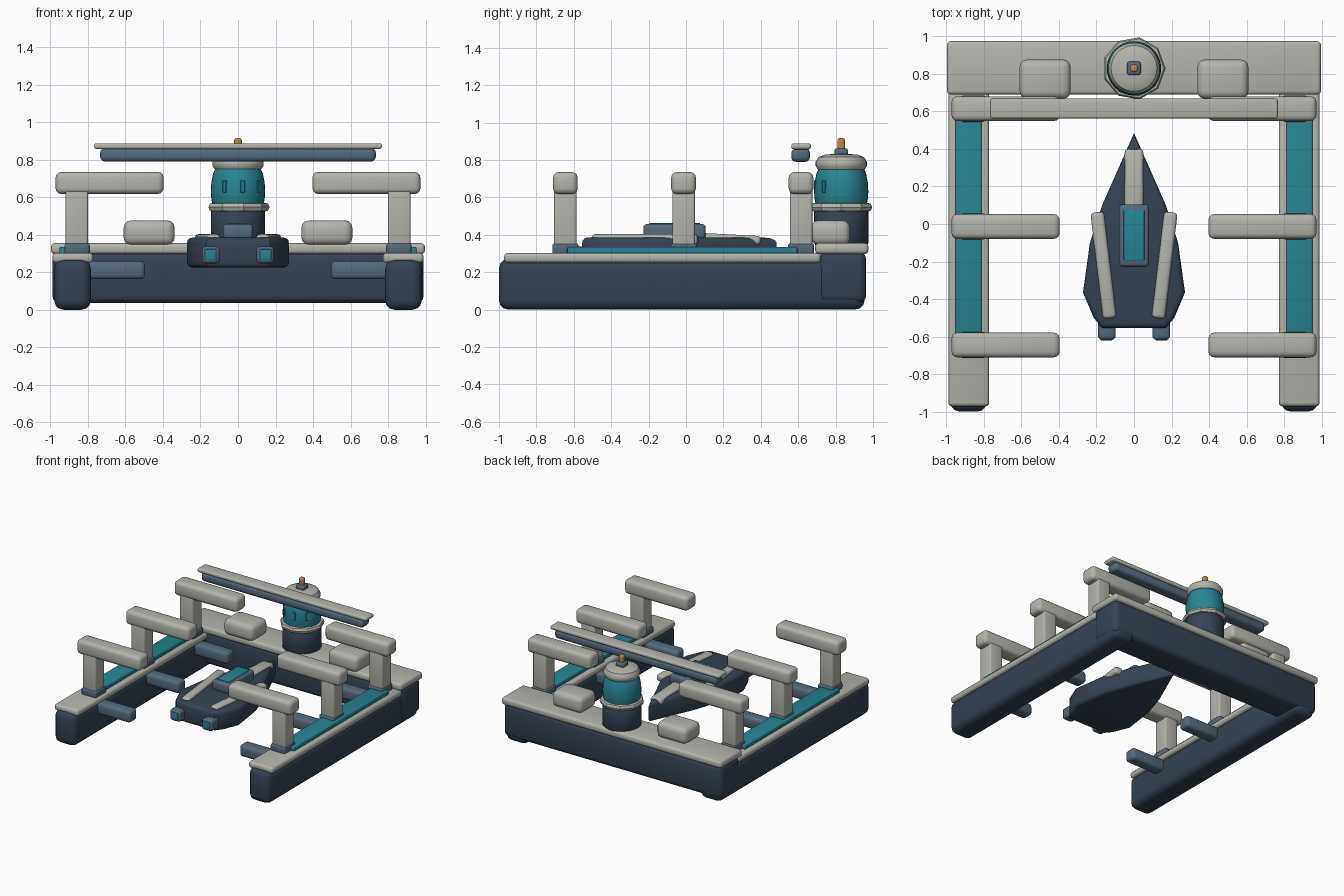
import bpy, bmesh, math
from mathutils import Matrix

if "Cube" in bpy.data.objects:
    bpy.data.objects.remove(bpy.data.objects["Cube"])

COLORS = {"light": (.46, .46, .42), "navy": (.035, .055, .085), "slate": (.09, .145, .2),
          "teal": (.02, .23, .29), "orange": (.5, .24, .05)}
MATS = {}
for key, c in COLORS.items():
    MATS[key] = bpy.data.materials.new(key)
    MATS[key].diffuse_color = (*c, 1)


def finish(name, bm, mat):
    bmesh.ops.recalc_face_normals(bm, faces=bm.faces)
    me = bpy.data.meshes.new(name)
    bm.to_mesh(me)
    bm.free()
    ob = bpy.data.objects.new(name, me)
    bpy.context.collection.objects.link(ob)
    me.materials.append(MATS[mat])
    bpy.ops.object.select_all(action='DESELECT')
    ob.select_set(True)
    bpy.context.view_layer.objects.active = ob
    bpy.ops.object.shade_smooth_by_angle(angle=math.radians(35))
    return ob


def box(name, x, y, z, mat, bevel=.02, rot=None, seg=3):
    """Rounded box from (min, max) ranges, optionally rotated about its centre."""
    bm = bmesh.new()
    size = [b - a for a, b in (x, y, z)]
    mid = [(a + b) / 2 for a, b in (x, y, z)]
    bmesh.ops.create_cube(bm, size=1)
    bmesh.ops.scale(bm, vec=size, verts=bm.verts)
    if bevel:
        bmesh.ops.bevel(bm, geom=bm.edges[:], offset=bevel, segments=seg,
                        profile=.5, affect='EDGES')
    if rot:
        bmesh.ops.transform(bm, matrix=rot, verts=bm.verts)
    bmesh.ops.translate(bm, vec=mid, verts=bm.verts)
    return finish(name, bm, mat)


def lathe(name, profile, mat, center, n=32):
    """Closed solid of revolution from (radius, z) points."""
    bm = bmesh.new()
    rings = [[bm.verts.new((center[0] + r * math.cos(2 * math.pi * i / n),
                            center[1] + r * math.sin(2 * math.pi * i / n), z))
              for i in range(n)] for r, z in profile]
    for a, b in zip(rings, rings[1:]):
        for i in range(n):
            j = (i + 1) % n
            bm.faces.new((a[i], a[j], b[j], b[i]))
    bm.faces.new(rings[0])
    bm.faces.new(rings[-1])
    return finish(name, bm, mat)


def span(s, a, b):
    return tuple(sorted((s * a, s * b)))


# Dock base: rear pontoon and its deck
box("rear_pontoon", (-.99, .99), (.71, .963), (.035, .31), "navy", .04)
box("rear_deck", (-.997, .997), (.69, .975), (.297, .355), "light", .02)

# Mirrored side pontoons with decks, walkways, docking arms and fenders
for s, side in ((-1, "left"), (1, "right")):
    box(side + "_pontoon", span(s, .785, .98), (-1, .955), (0, .27), "navy", .05)
    box(side + "_deck", span(s, .772, .99), (-.972, .72), (.25, .303), "light", .02)
    box(side + "_walkway", span(s, .813, .952), (-.635, .595), (.295, .335), "teal", .008)
    for i, y in enumerate((-.645, -.013, .615)):
        tag = f"{side}_{i + 1}"
        box("arm_foot_" + tag, span(s, .79, .925), (y - .07, y + .07), (.295, .355), "slate", .015)
        box("arm_post_" + tag, span(s, .80, .92), (y - .06, y + .06), (.33, .66), "light", .012)
        box("arm_" + tag, span(s, .397, .973), (y - .066, y + .066), (.618, .735), "light", .03)
        box("fender_" + tag, span(s, .495, .84), (y - .05, y + .05), (.163, .26), "slate", .025)
    box(side + "_locker", span(s, .338, .61), (.668, .877), (.345, .477), "light", .04)

# Control tower
T = (0, .83)
lathe("tower_base", [(.135, .34), (.145, .355), (.145, .53), (.135, .545)], "navy", T)
lathe("tower_ring", [(.14, .523), (.16, .528), (.168, .547), (.16, .566), (.14, .571)], "light", T, 9)
lathe("tower_cabin", [(.135, .555), (.142, .59), (.145, .63), (.142, .68), (.132, .73),
                      (.115, .765)], "teal", T)
lathe("tower_cap", [(.1, .745), (.125, .75), (.137, .768), (.137, .79), (.122, .815),
                    (.09, .828), (.04, .832)], "light", T)
box("beacon_mount", (-.036, .036), (T[1] - .036, T[1] + .036), (.82, .862), "slate", .012)
box("beacon", (-.02, .02), (T[1] - .02, T[1] + .02), (.85, .917), "orange", .012)
for i, deg in enumerate((-120, -80, -40)):
    a = math.radians(deg)
    cx, cy = .141 * math.cos(a), T[1] + .141 * math.sin(a)
    box(f"tower_window_{i + 1}", (cx - .006, cx + .006), (cy - .012, cy + .012),
        (.625, .69), "teal", .003, Matrix.Rotation(a, 4, 'Z'), 1)

# Overhead beam
box("overhead_beam", (-.735, .735), (.563, .663), (.79, .862), "slate", .025)
box("overhead_plate", (-.767, .767), (.563, .668), (.857, .888), "light", .012)

# Moored craft: hull from an outline
half = [(.17, -.555), (.215, -.5), (.272, -.365), (.235, -.1), (.17, .1)]
outline = half + [(0, .485)] + [(-x, y) for x, y in reversed(half)]
bm = bmesh.new()
face = bm.faces.new([bm.verts.new((x, y, .225)) for x, y in outline])
ext = bmesh.ops.extrude_face_region(bm, geom=[face])
bmesh.ops.translate(bm, vec=(0, 0, .16),
                    verts=[v for v in ext["geom"] if isinstance(v, bmesh.types.BMVert)])
bmesh.ops.recalc_face_normals(bm, faces=bm.faces)
rims = [e for e in bm.edges if abs(e.verts[0].co.z - e.verts[1].co.z) < .01]
bmesh.ops.bevel(bm, geom=rims, offset=.028, segments=3, profile=.5, affect='EDGES')
finish("craft_hull", bm, "navy")

# Craft fittings
box("craft_spine", (-.05, .05), (.06, .40), (.35, .402), "light", .02,
    Matrix.Rotation(math.radians(-3), 4, 'X'))
box("craft_cockpit", (-.08, .08), (-.228, .105), (.375, .458), "slate", .02)
box("craft_canopy", (-.055, .055), (-.195, .075), (.44, .463), "teal", .004)
for s, side in ((-1, "left"), (1, "right")):
    cx = s * .163
    box("craft_rail_" + side, (cx - .036, cx + .036), (-.505, .065), (.345, .403), "light", .02,
        Matrix.Rotation(math.radians(-s * 6.8), 4, 'Z'))
    box("thruster_" + side, span(s, .098, .192), (-.617, -.50), (.248, .338), "slate", .02)
    box("thruster_glow_" + side, span(s, .115, .178), (-.621, -.60), (.265, .323), "teal", .004)

for m in bpy.data.materials:
    if m.users and not m.is_grease_pencil:
        m.use_nodes = True
        m.node_tree.nodes["Principled BSDF"].inputs["Base Color"].default_value = m.diffuse_color
